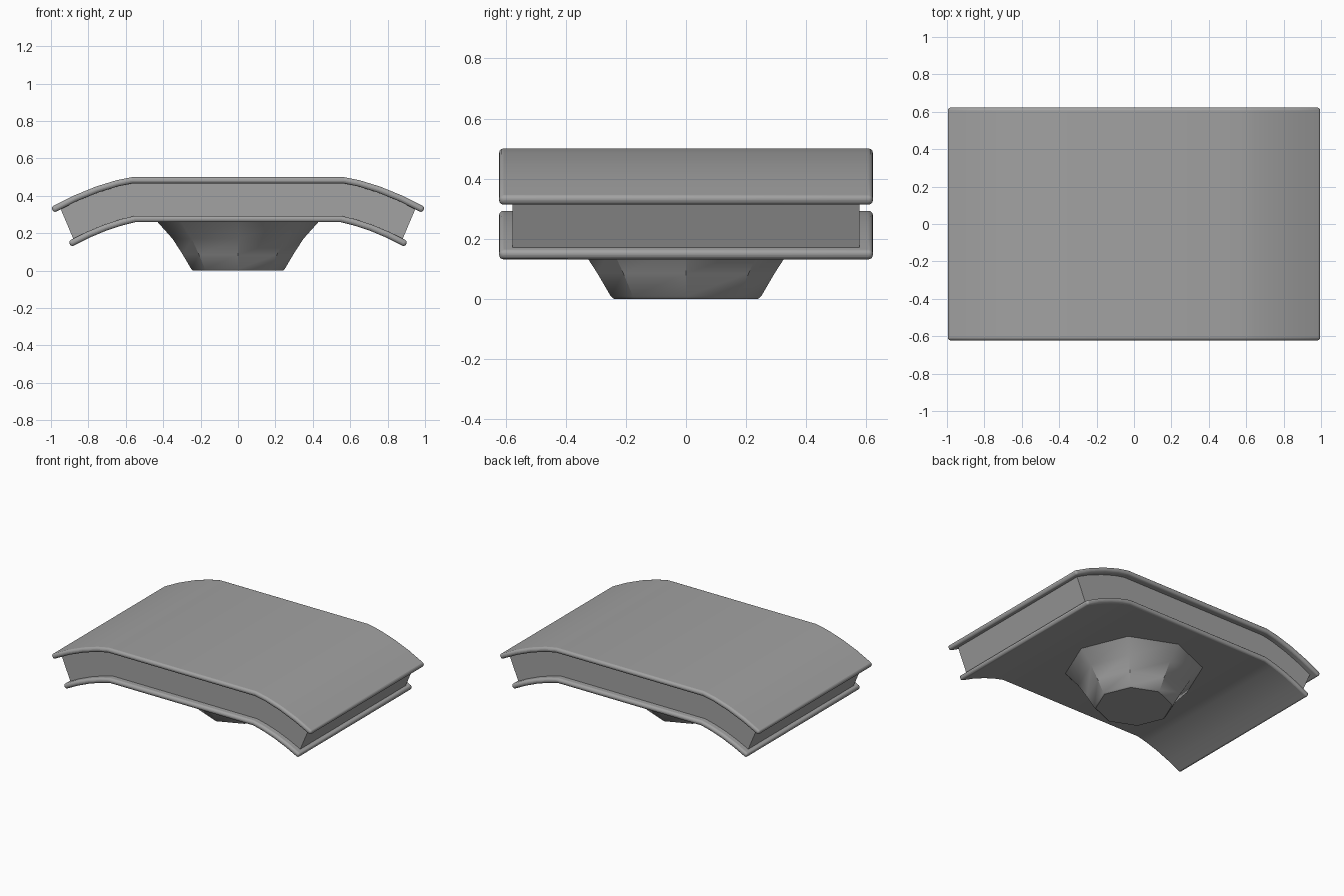
import bpy, bmesh, math
from mathutils import Vector

cube = bpy.data.objects.get("Cube")
if cube:
    bpy.data.objects.remove(cube, do_unlink=True)

grey = bpy.data.materials.new("mid grey")
grey.use_nodes = True
colour = (0.36, 0.36, 0.36, 1)
grey.diffuse_color = colour
grey.node_tree.nodes["Principled BSDF"].inputs["Base Color"].default_value = colour


def finish(name, bm, bevel=0, angle=30):
    bmesh.ops.recalc_face_normals(bm, faces=bm.faces)
    mesh = bpy.data.meshes.new(name)
    bm.to_mesh(mesh)
    bm.free()
    mesh.materials.append(grey)
    ob = bpy.data.objects.new(name, mesh)
    bpy.context.collection.objects.link(ob)
    bpy.ops.object.select_all(action='DESELECT')
    bpy.context.view_layer.objects.active = ob
    ob.select_set(True)
    if bevel:
        mod = ob.modifiers.new("rounded rim", 'BEVEL')
        mod.width = bevel
        mod.segments = 3
        mod.limit_method = 'ANGLE'
        mod.angle_limit = math.radians(50)
    bpy.ops.object.shade_smooth_by_angle(angle=math.radians(angle))
    return ob


def mirrored(half):
    """Full left-to-right line from a half line that starts near the middle."""
    return [(-x, z) for x, z in reversed(half)] + list(half)


def offset(half, d):
    """Shift a half line downward along its normals."""
    out = []
    for i, p in enumerate(half):
        a = Vector(half[i - 1]) if i else Vector((0, p[1]))
        b = Vector(half[min(i + 1, len(half) - 1)])
        t = (b - a).normalized()
        out.append((p[0] + t.y * d, p[1] - t.x * d))
    return out


def slab(name, upper, lower, half_depth, bevel=0):
    """Extrude the band between two half lines along y."""
    ring = mirrored(upper) + mirrored(lower)[::-1]
    n, m = len(ring), len(ring) // 2
    bm = bmesh.new()
    f = [bm.verts.new((x, -half_depth, z)) for x, z in ring]
    b = [bm.verts.new((x, half_depth, z)) for x, z in ring]
    for i in range(n):
        j = (i + 1) % n
        bm.faces.new((f[i], f[j], b[j], b[i]))
    for i in range(m - 1):
        for s in (f, b):
            bm.faces.new((s[i], s[i + 1], s[n - 2 - i], s[n - 1 - i]))
    return finish(name, bm, bevel)


# Arched flanges with rounded rims
top_line = [(0.565, 0.5), (0.65, 0.483), (0.76, 0.449), (0.88, 0.4), (1.0, 0.339)]
low_line = [(0.55, 0.293), (0.625, 0.275), (0.715, 0.246), (0.81, 0.206), (0.907, 0.157)]
slab("top_flange", top_line, offset(top_line, 0.034), 0.622, 0.014)
slab("bottom_flange", low_line, offset(low_line, 0.034), 0.622, 0.014)

# Recessed web between the flanges
core_top = [(0.56, 0.48), (0.645, 0.464), (0.75, 0.43), (0.86, 0.384), (0.952, 0.338)]
core_low = [(0.545, 0.272), (0.618, 0.254), (0.705, 0.226), (0.795, 0.19), (0.873, 0.152)]
slab("recessed_core", core_top, core_low, 0.577)

# Flared eight-sided pedestal
bm = bmesh.new()
rings = []
for r, z in [(0.24, 0), (0.25, 0.008), (0.295, 0.085), (0.35, 0.17), (0.435, 0.265)]:
    rings.append([bm.verts.new((r * math.cos(k * math.pi / 4),
                                r * math.sin(k * math.pi / 4), z)) for k in range(8)])
for lo, hi in zip(rings, rings[1:]):
    for k in range(8):
        j = (k + 1) % 8
        bm.faces.new((lo[k], lo[j], hi[j], hi[k]))
bm.faces.new(rings[0])
bm.faces.new(rings[-1])
finish("pedestal", bm, angle=35)
